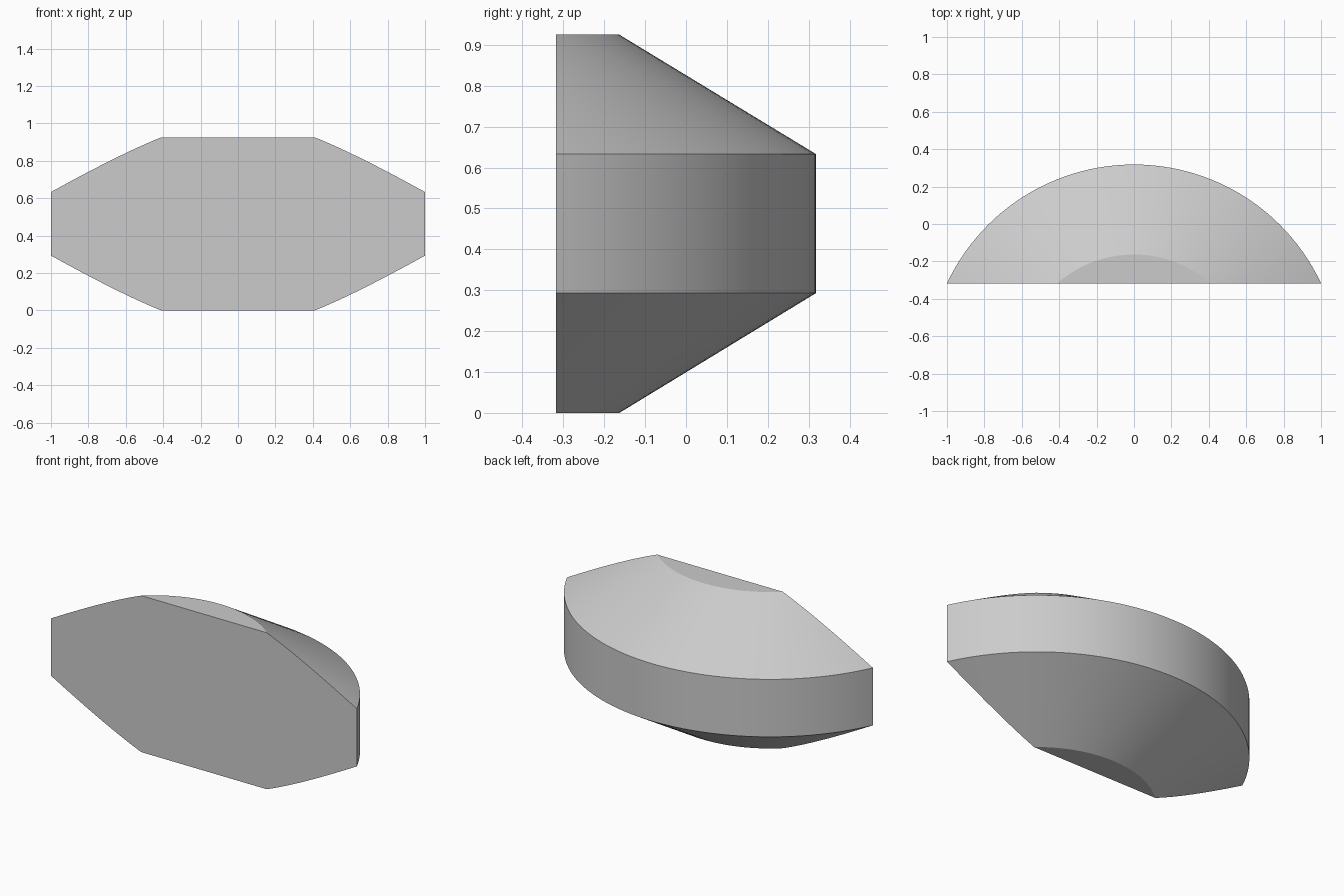
import bpy, bmesh, math
from mathutils import Matrix, Vector

default = bpy.data.objects.get("Cube")
if default:
    bpy.data.objects.remove(default)

# Single plain grey
grey = bpy.data.materials.new("light_grey")
grey.use_nodes = True
colour = (0.6, 0.6, 0.6, 1)
grey.diffuse_color = colour
grey.node_tree.nodes["Principled BSDF"].inputs["Base Color"].default_value = colour

FRONT = -0.3175      # flat front plane
AXIS_Y = -0.787      # turning axis, in front of that plane
PROFILE = [(0.624, 0), (1.105, 0.293), (1.105, 0.633), (0.624, 0.925)]

# Turned body: bevelled drum made by spinning the profile
bm = bmesh.new()
verts = [bm.verts.new((0, AXIS_Y + r, z)) for r, z in PROFILE]
edges = [bm.edges.new(pair) for pair in zip(verts, verts[1:])]
bmesh.ops.spin(bm, geom=verts + edges, cent=(0, AXIS_Y, 0), axis=(0, 0, 1),
               angle=math.tau, steps=144, use_merge=False)
bmesh.ops.remove_doubles(bm, verts=bm.verts[:], dist=0.0001)
bmesh.ops.holes_fill(bm, edges=[e for e in bm.edges if e.is_boundary])

# Slice off everything in front of the plane and close the flat front
bmesh.ops.bisect_plane(bm, geom=bm.verts[:] + bm.edges[:] + bm.faces[:],
                       plane_co=(0, FRONT, 0), plane_no=(0, -1, 0), clear_outer=True)
bmesh.ops.holes_fill(bm, edges=[e for e in bm.edges if e.is_boundary])
bmesh.ops.recalc_face_normals(bm, faces=bm.faces[:])

mesh = bpy.data.meshes.new("curved_body")
bm.to_mesh(mesh)
bm.free()
mesh.materials.append(grey)
body = bpy.data.objects.new("curved_body", mesh)
bpy.context.collection.objects.link(body)

# Smooth round walls, crisp rims
bpy.ops.object.select_all(action="DESELECT")
body.select_set(True)
bpy.context.view_layer.objects.active = body
bpy.ops.object.shade_smooth_by_angle(angle=math.radians(25))
